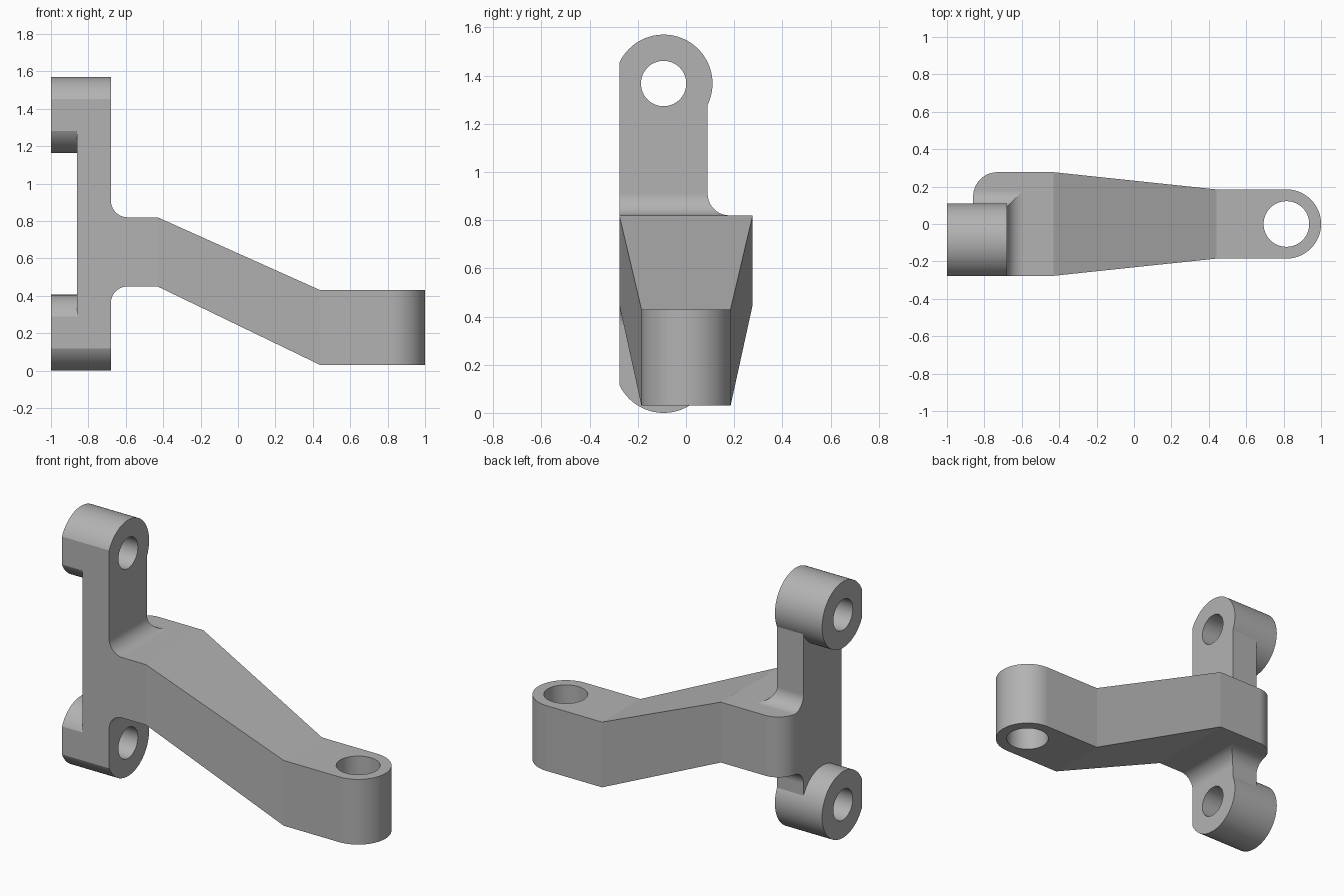
import bpy
import bmesh
from math import acos, cos, pi, radians, sin

if "Cube" in bpy.data.objects:
    bpy.data.objects.remove(bpy.data.objects["Cube"])

# Shared dimensions
BACK, FACE = -0.86, -0.68          # plate thickness in x
HALF, SIDE = 0.277, 0.09           # half depth and plate edge in y
LOW, HIGH = 0.45, 0.82             # arm root underside and top
FILLET = 0.09
BOSS_Y, BOSS_R = -0.093, 0.203
BOSS_Z = (0.203, 1.367)


def arc(a, b, r, start, end):
    """Points along an arc, angles in degrees."""
    n = max(2, int(abs(end - start) / 2.8))
    angles = [radians(start + (end - start) * i / n) for i in range(n + 1)]
    return [(a + r * cos(t), b + r * sin(t)) for t in angles]


def prism(name, outline, axis, lo, hi):
    """Extrude a closed outline along an axis."""
    place = {"x": lambda a, b: (lo, a, b),
             "y": lambda a, b: (a, lo, b),
             "z": lambda a, b: (a, b, lo)}[axis]
    bm = bmesh.new()
    face = bm.faces.new([bm.verts.new(place(a, b)) for a, b in outline])
    new = bmesh.ops.extrude_face_region(bm, geom=[face])["geom"]
    shift = [hi - lo if axis == k else 0 for k in "xyz"]
    moved = [v for v in new if isinstance(v, bmesh.types.BMVert)]
    bmesh.ops.translate(bm, vec=shift, verts=moved)
    bmesh.ops.recalc_face_normals(bm, faces=bm.faces)
    mesh = bpy.data.meshes.new(name)
    bm.to_mesh(mesh)
    bm.free()
    obj = bpy.data.objects.new(name, mesh)
    bpy.context.collection.objects.link(obj)
    return obj


def combine(target, tool, operation):
    """Apply a boolean and discard the tool."""
    mod = target.modifiers.new("combine", "BOOLEAN")
    mod.operation, mod.solver, mod.object = operation, "EXACT", tool
    bpy.context.view_layer.objects.active = target
    bpy.ops.object.modifier_apply(modifier=mod.name)
    bpy.data.objects.remove(tool)


# Plate and cranked arm, side profile with fillets
profile = [(-0.95, BOSS_Z[0]), (FACE, BOSS_Z[0])]
profile += arc(FACE + FILLET, LOW - FILLET, FILLET, 180, 90)
profile += [(-0.43, LOW), (0.44, 0.03), (1.1, 0.03), (1.1, 0.43), (0.44, 0.43), (-0.43, HIGH)]
profile += arc(FACE + FILLET, HIGH + FILLET, FILLET, 270, 180)
profile += [(FACE, BOSS_Z[1]), (-0.95, BOSS_Z[1])]
bracket = prism("bracket", profile, "y", -0.4, 0.4)

# Tapered plan outline with round tip and rounded back corner
plan = [(BACK, -HALF), (-0.43, -HALF), (0.44, -0.185)]
plan += arc(0.815, 0, 0.185, -90, 90)
plan += [(0.44, 0.185), (-0.43, HALF)]
plan += arc(BACK + 0.13, HALF - 0.13, 0.13, 90, 180)
combine(bracket, prism("plan", plan, "z", -0.5, 2), "INTERSECT")

# Narrow the plate above and below the arm root
above = arc(SIDE + FILLET, HIGH + FILLET, FILLET, 180, 270)
above += [(0.5, HIGH), (0.5, 2), (SIDE, 2)]
below = arc(SIDE + FILLET, LOW - FILLET, FILLET, 180, 90)
below += [(0.5, LOW), (0.5, -0.5), (SIDE, -0.5)]
for outline in (above, below):
    combine(bracket, prism("relief", outline, "x", -1.1, -0.5), "DIFFERENCE")

# Flat-sided bosses at both plate ends
sweep = acos((-HALF - BOSS_Y) / BOSS_R) * 180 / pi
for z in BOSS_Z:
    outline = arc(BOSS_Y, z, BOSS_R, -sweep, sweep)
    combine(bracket, prism("boss", outline, "x", -1, FACE), "UNION")

# Bolt holes and tip hole
for z in BOSS_Z:
    hole = arc(BOSS_Y, z, 0.094, 0, 360)[:-1]
    combine(bracket, prism("bolt_hole", hole, "x", -1.2, -0.5), "DIFFERENCE")
tip = arc(0.815, 0, 0.122, 0, 360)[:-1]
combine(bracket, prism("tip_hole", tip, "z", -0.5, 1), "DIFFERENCE")

# Grey finish
grey = bpy.data.materials.new("grey_metal")
grey.use_nodes = True
colour = (0.45, 0.45, 0.45, 1)
grey.diffuse_color = colour
grey.node_tree.nodes["Principled BSDF"].inputs["Base Color"].default_value = colour
bracket.data.materials.clear()
bracket.data.materials.append(grey)

# Smooth curves, crisp edges
bpy.ops.object.select_all(action="DESELECT")
bracket.select_set(True)
bpy.context.view_layer.objects.active = bracket
bpy.ops.object.shade_smooth_by_angle(angle=radians(4.5))
weighted = bracket.modifiers.new("weighted_normals", "WEIGHTED_NORMAL")
weighted.keep_sharp = True
